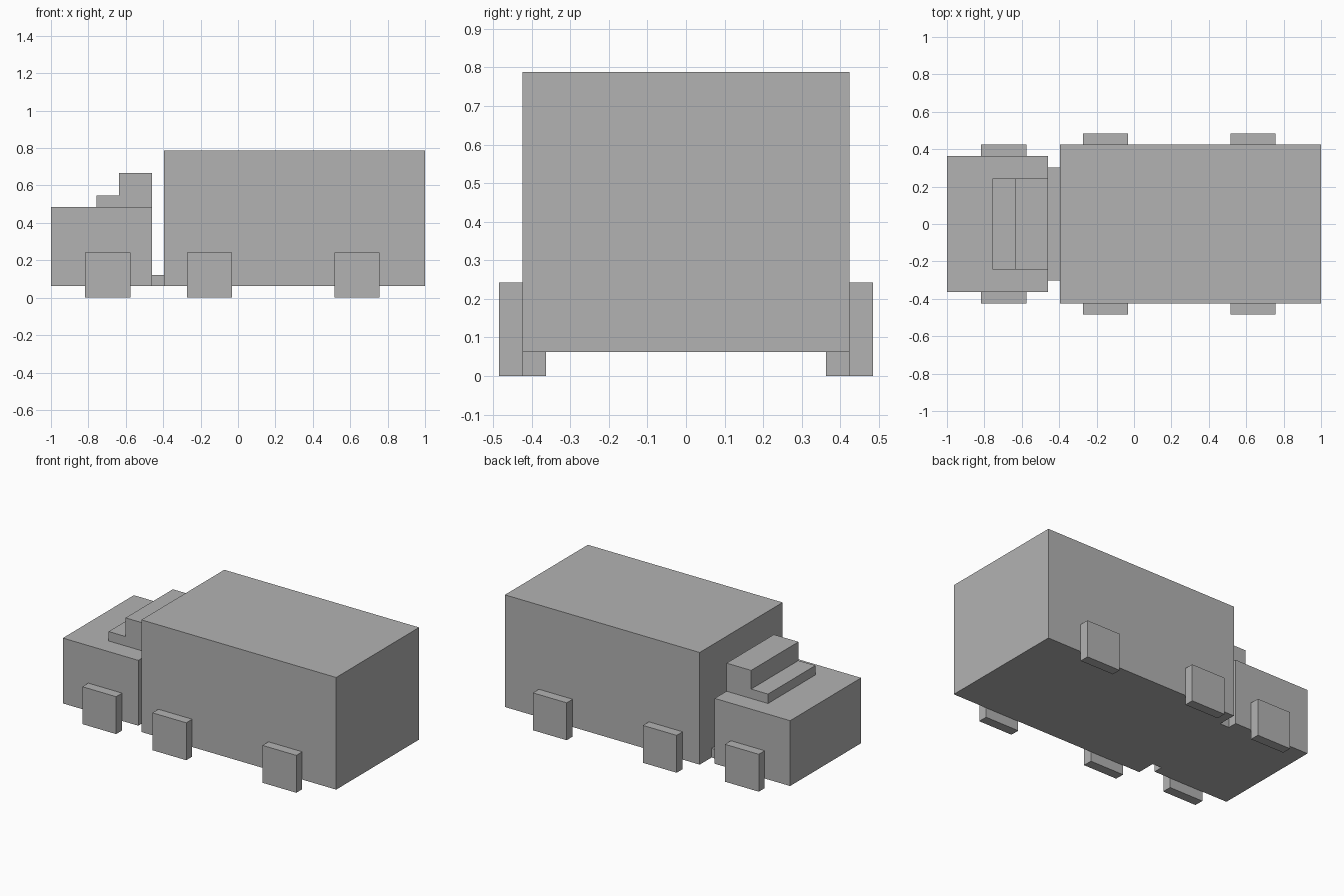
import bpy
import bmesh

cube = bpy.data.objects.get("Cube")
if cube:
    bpy.data.objects.remove(cube, do_unlink=True)

GREY = (0.45, 0.45, 0.45, 1)
grey = bpy.data.materials.new("plain_grey")
grey.use_nodes = True
grey.diffuse_color = GREY
grey.node_tree.nodes["Principled BSDF"].inputs["Base Color"].default_value = GREY


def prism(name, profile, y0, y1):
    """Extrude an (x, z) outline from y0 to y1."""
    bm = bmesh.new()
    face = bm.faces.new([bm.verts.new((x, y0, z)) for x, z in profile])
    ext = bmesh.ops.extrude_face_region(bm, geom=[face])["geom"]
    moved = [v for v in ext if isinstance(v, bmesh.types.BMVert)]
    bmesh.ops.translate(bm, verts=moved, vec=(0, y1 - y0, 0))
    bmesh.ops.recalc_face_normals(bm, faces=bm.faces)
    mesh = bpy.data.meshes.new(name)
    bm.to_mesh(mesh)
    bm.free()
    mesh.materials.append(grey)
    obj = bpy.data.objects.new(name, mesh)
    bpy.context.scene.collection.objects.link(obj)
    return obj


def box(name, x0, x1, y0, y1, z0, z1):
    return prism(name, [(x0, z0), (x1, z0), (x1, z1), (x0, z1)], y0, y1)


FLOOR = 0.062
CAB_TOP = 0.485
CAB_BACK = -0.46
CARGO_FRONT = -0.395
CAB_HALF = 0.363
CARGO_HALF = 0.424

# Main bodies and the low coupling between them
box("cab", -1, CAB_BACK, -CAB_HALF, CAB_HALF, FLOOR, CAB_TOP)
box("cargo_box", CARGO_FRONT, 1, -CARGO_HALF, CARGO_HALF, FLOOR, 0.788)
box("coupling", CAB_BACK, CARGO_FRONT, -0.303, 0.303, FLOOR, 0.121)

# Stepped roof on the cab
prism("cab_roof", [(-0.757, CAB_TOP), (CAB_BACK, CAB_TOP), (CAB_BACK, 0.667),
                   (-0.636, 0.667), (-0.636, 0.546), (-0.757, 0.546)],
      -0.242, 0.242)

# Square wheels flush against the body sides
WHEEL = 0.242
THICK = 0.061
for axle, x, half in (("cab", -0.818, CAB_HALF),
                      ("middle", -0.273, CARGO_HALF),
                      ("rear", 0.515, CARGO_HALF)):
    for side, y in (("right", -half - THICK), ("left", half)):
        box(f"{axle}_wheel_{side}", x, x + WHEEL, y, y + THICK, 0, WHEEL)
